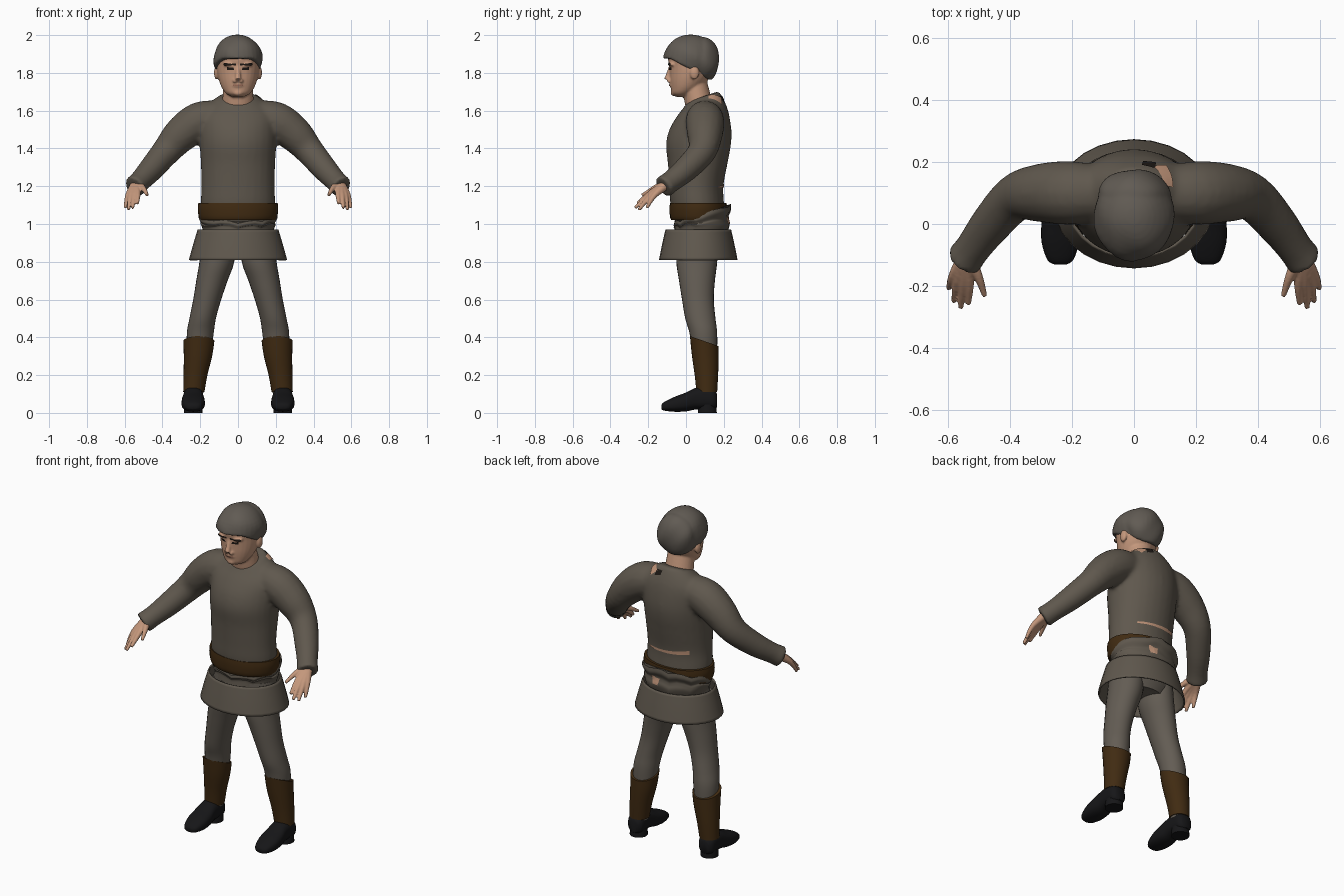
import bpy, bmesh, math
from mathutils import Vector, Matrix

old = bpy.data.objects.get("Cube")
if old:
    bpy.data.objects.remove(old)


def material(name, r, g, b):
    m = bpy.data.materials.new(name)
    m.use_nodes = True
    m.diffuse_color = (r, g, b, 1)
    shader = next(n for n in m.node_tree.nodes if n.type == 'BSDF_PRINCIPLED')
    shader.inputs["Base Color"].default_value = (r, g, b, 1)
    shader.inputs["Roughness"].default_value = 0.9
    return m


CLOTH = material("grey brown cloth", .115, .097, .075)
WOOL = material("trouser wool", .125, .108, .088)
HAIR = material("ash brown hair", .12, .105, .088)
SKIN = material("skin", .55, .31, .2)
LEATHER = material("brown leather", .052, .024, .006)
BLACK = material("black leather", .008, .008, .009)
DARK = material("dark brow", .012, .009, .007)
LIP = material("lip", .33, .15, .1)


def smooth_rows(rows, n=4):
    """Catmull-Rom interpolation of parameter rows."""
    out = []
    for i in range(len(rows) - 1):
        a, b, c, d = (rows[min(max(i + k, 0), len(rows) - 1)] for k in (-1, 0, 1, 2))
        for j in range(n):
            t = j / n
            out.append([q + .5 * t * (r - p + t * (2 * p - 5 * q + 4 * r - s + t * (3 * (q - r) + s - p)))
                        for p, q, r, s in zip(a, b, c, d)])
    return out + [list(rows[-1])]


def skin_rings(bm, rings, caps=True):
    loops = [[bm.verts.new(p) for p in ring] for ring in rings]
    n = len(loops[0])
    for a, b in zip(loops, loops[1:]):
        for i in range(n):
            bm.faces.new((a[i], a[(i + 1) % n], b[(i + 1) % n], b[i]))
    if caps:
        bm.faces.new(loops[0][::-1])
        bm.faces.new(loops[-1])


def circle(n=28):
    return [(math.cos(2 * math.pi * i / n), math.sin(2 * math.pi * i / n)) for i in range(n)]


def column(bm, rows, caps=True, n=4):
    """Upright loft; row = z, centre x, centre y, radius x, radius y, tilt."""
    skin_rings(bm, [[(x + rx * u, y + ry * v, z + tilt * ry * v) for u, v in circle()]
                    for z, x, y, rx, ry, tilt in smooth_rows(rows, n)], caps)


def tube(bm, rows, side=1):
    """Round limb; row = x, y, z, radius."""
    rows = smooth_rows(rows)
    pts = [Vector((side * r[0], r[1], r[2])) for r in rows]
    rings = []
    for i, p in enumerate(pts):
        d = pts[min(i + 1, len(pts) - 1)] - pts[max(i - 1, 0)]
        q = d.to_track_quat('Z', 'Y')
        rings.append([p + q @ Vector((u, v, 0)) * rows[i][3] for u, v in circle(16)])
    skin_rings(bm, rings)


def ball(bm, centre, size):
    m = Matrix.Translation(centre) @ Matrix.Diagonal((*size, 1))
    return bmesh.ops.create_uvsphere(bm, u_segments=28, v_segments=18, radius=1, matrix=m)["verts"]


def finish(name, bm, mat, mirror=False, voxel=0, relax=0, solid=0):
    bmesh.ops.recalc_face_normals(bm, faces=bm.faces[:])
    for f in bm.faces:
        f.smooth = True
    me = bpy.data.meshes.new(name)
    bm.to_mesh(me)
    bm.free()
    me.set_sharp_from_angle(angle=math.radians(50))
    me.materials.append(mat)
    ob = bpy.data.objects.new(name, me)
    bpy.context.collection.objects.link(ob)
    if voxel:
        m = ob.modifiers.new("blend", 'REMESH')
        m.mode, m.voxel_size, m.use_smooth_shade = 'VOXEL', voxel, True
        s = ob.modifiers.new("relax", 'SMOOTH')
        s.factor, s.iterations = .5, relax
    if solid:
        ob.modifiers.new("thickness", 'SOLIDIFY').thickness = solid
    if mirror:
        ob.modifiers.new("mirror", 'MIRROR')
    return ob


def patch(name, target, mat, a, b, c, d, mirror=False, lift=.004):
    """Thin plate stretched between four corners and laid on a surface."""
    bm = bmesh.new()
    a, b, c, d = map(Vector, (a, b, c, d))
    n, k = 14, 4
    grid = [[bm.verts.new(a.lerp(b, i / n).lerp(d.lerp(c, i / n), j / k)) for i in range(n + 1)]
            for j in range(k + 1)]
    for j in range(k):
        for i in range(n):
            bm.faces.new((grid[j][i], grid[j][i + 1], grid[j + 1][i + 1], grid[j + 1][i]))
    ob = finish(name, bm, mat)
    w = ob.modifiers.new("lay", 'SHRINKWRAP')
    w.target, w.wrap_mode, w.offset = target, 'ABOVE_SURFACE', lift
    if mirror:
        ob.modifiers.new("mirror", 'MIRROR')


# Tunic: torso and sleeves blended into one surface
bm = bmesh.new()
column(bm, [(1, 0, .075, .185, .13, 0), (1.1, 0, .06, .197, .142, 0), (1.2, 0, .055, .194, .143, 0),
            (1.32, 0, .062, .197, .158, 0), (1.42, 0, .066, .203, .172, 0), (1.5, 0, .076, .205, .164, 0),
            (1.58, 0, .087, .2, .138, .1), (1.635, 0, .093, .155, .108, .2), (1.675, 0, .09, .1, .084, .35)])
for side in (1, -1):
    tube(bm, [(.08, .1, 1.57, .085), (.2, .1, 1.545, .103), (.3, .1, 1.475, .095), (.38, .085, 1.385, .077),
              (.46, 0, 1.29, .067), (.52, -.08, 1.225, .058), (.55, -.12, 1.195, .062)], side)
tunic = finish("tunic", bm, CLOTH, voxel=.012, relax=6)

# Torn places on the back
patch("shoulder_tear", tunic, SKIN, (.06, .19, 1.67), (.1, .12, 1.68), (.13, .12, 1.67), (.11, .2, 1.64))
patch("tear_shadow", tunic, DARK, (.025, .19, 1.68), (.07, .185, 1.68), (.075, .21, 1.65), (.03, .21, 1.66))
patch("back_tear", tunic, SKIN, (-.15, .18, 1.2), (.13, .19, 1.19), (.13, .19, 1.2), (-.15, .18, 1.225))

# Belt, rumpled tunic hem and flared skirt
bm = bmesh.new()
column(bm, [(1.02, 0, .067, .2, .145, 0), (1.04, 0, .065, .208, .15, 0), (1.08, 0, .065, .213, .152, 0),
            (1.112, 0, .065, .21, .15, 0)])
finish("belt", bm, LEATHER)
bm = bmesh.new()
column(bm, [(.94, 0, .075, .18, .14, 0), (.985, 0, .085, .192, .146, .05), (1.005, 0, .08, .2, .145, .12),
            (1.015, 0, .083, .195, .142, .2), (1.035, 0, .087, .208, .152, .25), (1.055, 0, .087, .205, .15, .3)])
for v in bm.verts:
    v.co.z += .008 * math.sin(9 * v.co.x / .2 + 3 * v.co.y / .1)
hem = finish("tunic_hem", bm, CLOTH)
patch("hem_tear", hem, SKIN, (.02, .24, 1.04), (.08, .23, 1.04), (.07, .23, 1), (.03, .24, 1))
bm = bmesh.new()
column(bm, [(.81, 0, .065, .26, .208, 0), (.89, 0, .065, .238, .192, 0), (.97, 0, .065, .214, .174, 0)], False)
finish("skirt", bm, CLOTH, solid=.008)

# Trousers
bm = bmesh.new()
column(bm, [(.82, 0, .06, .14, .1, 0), (.88, 0, .062, .19, .12, 0), (.97, 0, .07, .185, .13, 0)])
finish("hips", bm, WOOL)
bm = bmesh.new()
column(bm, [(.1, .23, .108, .045, .048, 0), (.3, .208, .1, .062, .064, 0), (.42, .2, .092, .071, .073, 0),
            (.5, .187, .076, .07, .08, 0), (.6, .163, .063, .074, .084, 0), (.7, .138, .058, .083, .095, 0),
            (.8, .112, .057, .092, .108, 0), (.93, .1, .06, .088, .108, 0)])
finish("trouser_legs", bm, WOOL, mirror=True)

# Gaiters and shoes
bm = bmesh.new()
column(bm, [(.11, .234, .11, .056, .055, 0), (.2, .225, .108, .063, .062, 0), (.3, .212, .102, .075, .071, -.1),
            (.38, .207, .097, .082, .076, -.35)])
finish("gaiters", bm, LEATHER, mirror=True)
bm = bmesh.new()
shoe_rows = [(-.13, .02, .02, .042), (-.115, .042, .012, .058), (-.06, .06, .006, .085), (0, .061, .008, .108),
             (.05, .054, .018, .132), (.1, .052, .018, .14), (.145, .048, .018, .128), (.165, .03, .03, .1)]
skin_rings(bm, [[(.237 + w * u, y, (lo + hi) / 2 + (hi - lo) / 2 * math.copysign(abs(v) ** .7, v))
                 for u, v in circle()] for y, w, lo, hi in smooth_rows(shoe_rows)])
heel = bmesh.ops.create_cone(bm, cap_ends=True, segments=20, radius1=.05, radius2=.048, depth=.045)["verts"]
bmesh.ops.translate(bm, verts=heel, vec=(.237, .113, .0225))
finish("shoes", bm, BLACK, mirror=True)

# Hands: each finger runs from the wrist through its knuckle to the tip
bm = bmesh.new()
wrist = (.54, -.1, 1.212, .027)
fingers = [((.503, -.165, 1.19), (.48, -.232, 1.152)), ((.53, -.19, 1.162), (.533, -.258, 1.108)),
           ((.55, -.192, 1.155), (.558, -.27, 1.085)), ((.568, -.183, 1.152), (.58, -.25, 1.075)),
           ((.582, -.167, 1.152), (.597, -.208, 1.085))]
for knuckle, tip in fingers:
    tube(bm, [wrist, (*knuckle, .0155), (*tip, .0085)])
finish("hands", bm, SKIN, mirror=True, voxel=.005, relax=2)

# Head with neck, nose, lips, chin and ears
bm = bmesh.new()
column(bm, [(1.672, 0, -.02, .03, .03, 0), (1.69, 0, -.018, .062, .056, 0), (1.72, 0, 0, .085, .08, 0),
            (1.76, 0, .015, .101, .1, 0), (1.8, 0, .025, .11, .112, 0), (1.84, 0, .03, .114, .12, 0),
            (1.88, 0, .03, .115, .125, 0), (1.93, 0, .03, .1, .11, 0), (1.97, 0, .03, .06, .07, 0)])
column(bm, [(1.56, 0, .085, .09, .075, 0), (1.65, 0, .065, .083, .072, .1), (1.76, 0, .04, .075, .07, 0)])
tube(bm, [(0, -.08, 1.83, .012), (0, -.092, 1.79, .014), (0, -.1, 1.763, .018)])
ball(bm, (0, -.072, 1.735), (.034, .016, .013))
ball(bm, (0, -.062, 1.695), (.028, .02, .018))
for side in (1, -1):
    ball(bm, (side * .016, -.088, 1.757), (.013, .012, .01))
    ball(bm, (side * .113, .045, 1.8), (.014, .024, .036))
    ball(bm, (side * .045, -.07, 1.845), (.035, .022, .01))
head = finish("head", bm, SKIN, voxel=.006, relax=3)

# Painted face details
patch("eyebrows", head, DARK, (.012, -.105, 1.838), (.078, -.08, 1.842), (.075, -.08, 1.85), (.012, -.105, 1.848),
      mirror=True)
patch("eyes", head, DARK, (.024, -.1, 1.815), (.064, -.085, 1.815), (.062, -.085, 1.826), (.026, -.1, 1.826),
      mirror=True)
patch("mouth", head, LIP, (-.03, -.09, 1.731), (.03, -.09, 1.731), (.028, -.09, 1.738), (-.028, -.09, 1.738))

# Hair: cap and fuller back, trimmed along a line falling to the nape
bm = bmesh.new()
cap = ball(bm, (0, .025, 1.872), (.13, .146, .131))
back = ball(bm, (0, .09, 1.868), (.118, .086, .122))
for v in cap + back:
    v.co.z = max(v.co.z, 1.875 - .55 * max(v.co.y + .08, 0))
    v.co.x += .003 * math.sin(40 * v.co.z + 25 * v.co.y)
    v.co.y += .003 * math.sin(45 * v.co.x + 30 * v.co.z)
finish("hair", bm, HAIR, voxel=.008, relax=2)
